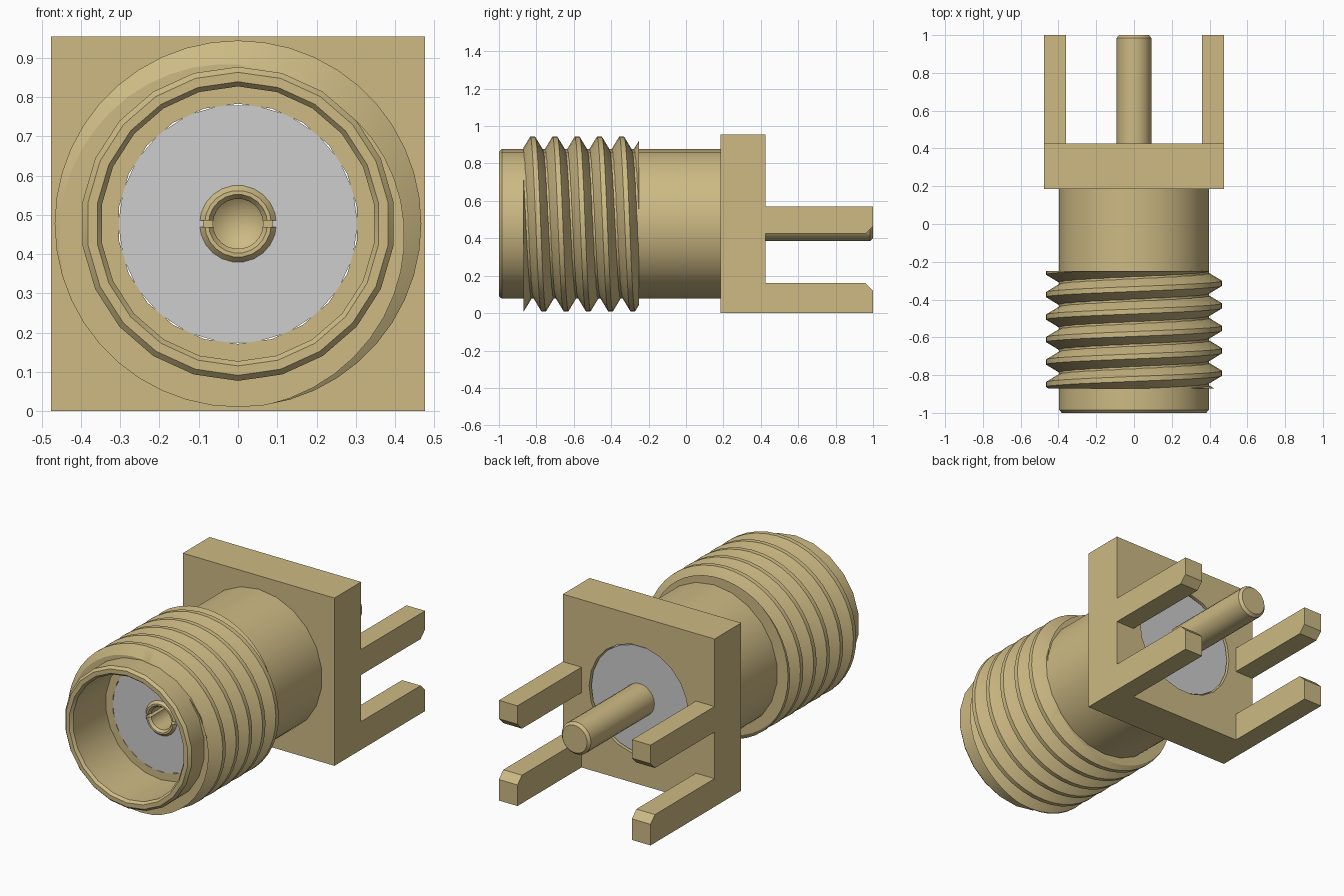
import bpy, bmesh, math
from mathutils import Vector

old = bpy.data.objects.get("Cube")
if old:
    bpy.data.objects.remove(old, do_unlink=True)

CZ = 0.477          # height of the connector axis
HALF = 0.477        # half width of the flange


def material(name, rgb):
    m = bpy.data.materials.new(name)
    m.use_nodes = True
    m.diffuse_color = (*rgb, 1)
    m.node_tree.nodes["Principled BSDF"].inputs["Base Color"].default_value = (*rgb, 1)
    return m


GOLD = material("gold plating", (0.61, 0.49, 0.23))
GREY = material("grey insulator", (0.61, 0.61, 0.61))


def finish(name, bm, mat, smooth=True):
    bmesh.ops.recalc_face_normals(bm, faces=bm.faces)
    me = bpy.data.meshes.new(name)
    bm.to_mesh(me)
    bm.free()
    me.materials.append(mat)
    ob = bpy.data.objects.new(name, me)
    bpy.context.collection.objects.link(ob)
    if smooth:
        bpy.ops.object.select_all(action='DESELECT')
        ob.select_set(True)
        bpy.context.view_layer.objects.active = ob
        bpy.ops.object.shade_smooth_by_angle(angle=math.radians(30))
    return ob


def lathe(name, profile, mat, sides=22, phase=0.0, closed=True):
    """Revolve (radius, y) points about the connector axis."""
    bm = bmesh.new()
    rings = []
    for r, y in profile:
        if r == 0:
            rings.append([bm.verts.new((0, y, CZ))] * sides)
        else:
            angles = [phase + 2 * math.pi * i / sides for i in range(sides)]
            rings.append([bm.verts.new((r * math.cos(a), y, CZ + r * math.sin(a))) for a in angles])
    pairs = list(zip(rings, rings[1:]))
    if closed:
        pairs.append((rings[-1], rings[0]))
    for a, b in pairs:
        for i in range(sides):
            j = (i + 1) % sides
            bm.faces.new(list(dict.fromkeys((a[i], a[j], b[j], b[i]))))
    return finish(name, bm, mat)


def prism(name, outline, x0, x1, mat):
    """Extrude a (y, z) outline from x0 to x1."""
    bm = bmesh.new()
    face = bm.faces.new([bm.verts.new((x0, y, z)) for y, z in outline])
    ext = bmesh.ops.extrude_face_region(bm, geom=[face])
    moved = [v for v in ext["geom"] if isinstance(v, bmesh.types.BMVert)]
    bmesh.ops.translate(bm, verts=moved, vec=(x1 - x0, 0, 0))
    return finish(name, bm, mat, smooth=False)


def cut(ob, cutter):
    """Subtract the cutter, bake the result and discard the cutter."""
    cutter.hide_render = True
    mod = ob.modifiers.new("cut", 'BOOLEAN')
    mod.operation, mod.object, mod.solver = 'DIFFERENCE', cutter, 'EXACT'
    bpy.ops.object.select_all(action='DESELECT')
    ob.select_set(True)
    bpy.context.view_layer.objects.active = ob
    bpy.ops.object.modifier_apply(modifier="cut")
    bpy.data.objects.remove(cutter, do_unlink=True)


def rect(y0, y1, z0, z1):
    return [(y0, z0), (y1, z0), (y1, z1), (y0, z1)]


# Hollow barrel: chamfered mouth, wide bore, ledge around the insulator
lathe("barrel", [(0.306, 0.2), (0.306, -0.69), (0.35, -0.69), (0.35, -0.985),
                 (0.362, -1.0), (0.386, -1.0), (0.40, -0.985), (0.40, 0.2)],
      GOLD, phase=math.pi / 2)

# Helical thread, swept from a trapezoid and trimmed flat at both ends
PITCH, STEPS, TURNS = 0.119, 44, 7
section = [(0.39, -0.057), (0.402, -0.052), (0.467, -0.013),
           (0.467, 0.013), (0.402, 0.052), (0.39, 0.057)]
bm = bmesh.new()
rows = []
for i in range(STEPS * TURNS + 1):
    turn = i / STEPS - 1
    a = 2 * math.pi * turn
    yc = -0.82 + PITCH * turn
    rows.append([bm.verts.new((r * math.sin(a), yc + dy, CZ + r * math.cos(a))) for r, dy in section])
for a, b in zip(rows, rows[1:]):
    for k in range(len(section)):
        n = (k + 1) % len(section)
        bm.faces.new((a[k], a[n], b[n], b[k]))
bm.faces.new(rows[0])
bm.faces.new(rows[-1])
for y, side in ((-0.87, -1), (-0.25, 1)):
    res = bmesh.ops.bisect_plane(bm, geom=bm.verts[:] + bm.edges[:] + bm.faces[:],
                                 plane_co=Vector((0, y, 0)), plane_no=Vector((0, side, 0)),
                                 clear_outer=True)
    rim = [e for e in res["geom_cut"] if isinstance(e, bmesh.types.BMEdge)]
    bmesh.ops.triangle_fill(bm, edges=rim, use_beauty=True)
finish("thread", bm, GOLD)

# Square flange with a round hole for the insulator
flange = prism("flange", rect(0.185, 0.425, 0, 2 * HALF), -HALF, HALF, GOLD)
cut(flange, lathe("flange_cutter", [(0, 0.1), (0.312, 0.1), (0.312, 0.5), (0, 0.5)],
                  GOLD, closed=False))

# Insulator sleeve around the pin
lathe("insulator", [(0.088, -0.69), (0.305, -0.69), (0.305, 0.415), (0.088, 0.415)], GREY)

# Centre pin: drilled socket in front, chamfered tail behind
pin = lathe("centre_pin", [(0, -0.44), (0.064, -0.49), (0.064, -0.69), (0.075, -0.705),
                           (0.085, -0.705), (0.098, -0.69), (0.098, -0.4), (0.092, -0.4),
                           (0.092, 0.985), (0.078, 1.0), (0, 1.0)], GOLD, closed=False)
cut(pin, prism("slot_cutter", rect(-0.8, -0.52, CZ - 0.008, CZ + 0.008), -0.2, 0.2, GOLD))

# Four board legs with one chamfered inner tip edge each
lower = [(0.42, 0), (1, 0), (1, 0.12), (0.96, 0.16), (0.42, 0.16)]
upper = [(0.42, 0.425), (0.96, 0.425), (1, 0.465), (1, 0.57), (0.42, 0.57)]
for side, s in (("left", 1), ("right", -1)):
    for level, outline in (("lower", lower), ("upper", upper)):
        prism(f"{level}_{side}_leg", outline, s * 0.36, s * HALF, GOLD)
